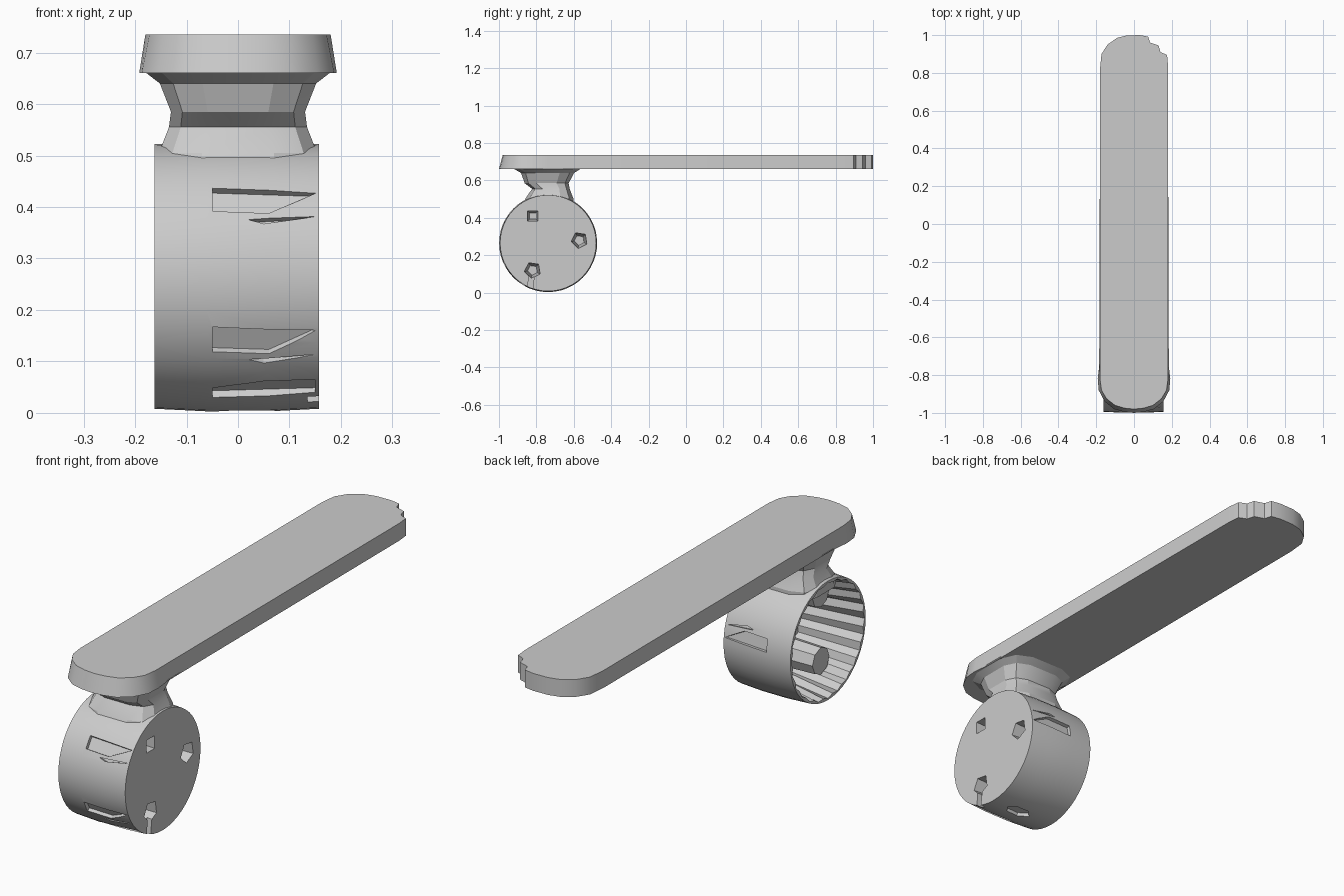
import bpy, bmesh, math
from mathutils import Vector

old = bpy.data.objects.get("Cube")
if old:
    bpy.data.objects.remove(old, do_unlink=True)

grey = bpy.data.materials.new("plain grey")
grey.use_nodes = True
colour = (0.6, 0.6, 0.6, 1)
grey.diffuse_color = colour
grey.node_tree.nodes["Principled BSDF"].inputs["Base Color"].default_value = colour

CY, CZ, R = -0.737, 0.265, 0.262      # drum axis and radius


def loft(name, rings):
    """Skin a list of equal-length point rings and cap both ends."""
    bm = bmesh.new()
    loops = [[bm.verts.new(p) for p in ring] for ring in rings]
    n = len(loops[0])
    for a, b in zip(loops, loops[1:]):
        for i in range(n):
            j = (i + 1) % n
            bm.faces.new((a[i], a[j], b[j], b[i]))
    bm.faces.new(loops[0][::-1])
    bm.faces.new(loops[-1])
    bmesh.ops.recalc_face_normals(bm, faces=bm.faces)
    mesh = bpy.data.meshes.new(name)
    bm.to_mesh(mesh)
    bm.free()
    obj = bpy.data.objects.new(name, mesh)
    bpy.context.collection.objects.link(obj)
    mesh.materials.append(grey)
    return obj


def select(obj):
    bpy.ops.object.select_all(action='DESELECT')
    obj.select_set(True)
    bpy.context.view_layer.objects.active = obj


def boolean(target, tool, operation):
    mod = target.modifiers.new("shape", 'BOOLEAN')
    mod.operation, mod.object, mod.solver = operation, tool, 'EXACT'
    select(target)
    bpy.ops.object.modifier_apply(modifier=mod.name)
    bpy.data.objects.remove(tool, do_unlink=True)


def smooth(obj, degrees):
    select(obj)
    bpy.ops.object.shade_smooth_by_angle(angle=math.radians(degrees))


def ring_x(x, r, n, y=CY, z=CZ, wobble=0.0, turn=0.0):
    """Ring around the x direction, alternate points pushed in by wobble."""
    pts = []
    for i in range(n):
        a = math.tau * i / n + turn
        rr = r - wobble * (i % 2)
        pts.append((x, y + rr * math.cos(a), z + rr * math.sin(a)))
    return pts


# Drum: closed on the left, fluted hollow open on the right
N = 48
drum = loft("drum", [
    ring_x(0.11, 0.215, N, wobble=0.02),
    ring_x(-0.162, 0.25, N, wobble=0.008),
    ring_x(-0.162, 0.257, N),
    ring_x(-0.06, R, N),
    ring_x(0.06, R, N),
    ring_x(0.157, 0.257, N)])

# Screw bosses inside the drum, with tapered pockets in its closed face
pockets = [(-0.82, 0.41, 0.040, 4), (-0.57, 0.28, 0.046, 5), (-0.82, 0.12, 0.046, 5)]
for y, z, r, n in pockets:
    boss = loft("boss", [ring_x(-0.07, 0.058, 8, y, z), ring_x(0.13, 0.064, 8, y, z)])
    boolean(drum, boss, 'UNION')
for y, z, r, n in pockets:
    pit = loft("pit", [ring_x(-0.05, r * 0.6, n, y, z, turn=math.pi / 4),
                       ring_x(0.17, r, n, y, z, turn=math.pi / 4)])
    boolean(drum, pit, 'DIFFERENCE')


# Sharp slits in the drum wall
def slit(points):
    def at(x, degrees, r):
        a = math.radians(degrees)
        return Vector((x, CY + r * math.cos(a), CZ + r * math.sin(a)))
    tool = loft("slit", [[at(x, a, r) for x, a in points] for r in (0.247, 0.285)])
    boolean(drum, tool, 'DIFFERENCE')


for angle in (143, 206, 8):
    slit([(-0.05, angle - 4), (0.151, angle - 2), (0.06, angle + 9), (-0.05, angle + 8)])
    slit([(0.02, angle + 12), (0.151, angle + 10), (0.05, angle + 14)])
slit([(-0.05, 236), (0.05, 231), (0.15, 231), (0.15, 241), (-0.05, 244)])
slit([(-0.04, 270), (0, 263), (0.06, 264), (0.08, 270), (0.05, 276), (-0.01, 276)])

# Notch running from the lowest pocket to the drum edge
notch = loft("notch", [
    [(x, y, z) for y, z in ((-0.84, 0.1), (-0.81, 0.1), (-0.825, -0.02), (-0.85, -0.02))]
    for x in (0.135, 0.18)])
boolean(drum, notch, 'DIFFERENCE')
smooth(drum, 25)


# Neck: waisted block between drum and lever
def oval(z, half, y0, y1, n=12):
    pts = []
    for i in range(n):
        c, s = (math.cos(math.tau * (i + 0.5) / n), math.sin(math.tau * (i + 0.5) / n))
        c, s = (math.copysign(abs(v) ** 0.6, v) for v in (c, s))
        pts.append((half * c, (y0 + y1) / 2 + (y1 - y0) / 2 * s, z))
    return pts


neck = loft("neck", [
    oval(0.47, 0.155, -0.87, -0.60),
    oval(0.505, 0.157, -0.86, -0.60),
    oval(0.555, 0.137, -0.825, -0.62),
    oval(0.585, 0.133, -0.865, -0.625),
    oval(0.64, 0.155, -0.885, -0.595),
    oval(0.665, 0.188, -0.93, -0.555)])
smooth(neck, 20)

# Lever: long bar, rounded ends, flared underside at the front, chipped back corner
front_top = [(0.18, -0.74), (0.18, -0.82), (0.172, -0.88), (0.145, -0.925),
             (0.1, -0.96), (0.05, -0.975), (0, -0.98)]
front_low = [(0.183, -0.74), (0.192, -0.82), (0.187, -0.88), (0.155, -0.94),
             (0.105, -0.98), (0.05, -0.995), (0, -1.0)]
back = [(-0.18, 0.82), (-0.172, 0.9), (-0.14, 0.95), (-0.09, 0.985), (-0.04, 0.998),
        (0.03, 1.0), (0.075, 0.992), (0.085, 0.96), (0.13, 0.945), (0.14, 0.91),
        (0.175, 0.895), (0.18, 0.84)]


def outline(front, z):
    half = [(-x, y) for x, y in front[-2::-1]]
    return [(x, y, z) for x, y in front + half + back]


lever = loft("lever", [outline(front_low, 0.66), outline(front_top, 0.735)])
smooth(lever, 30)
